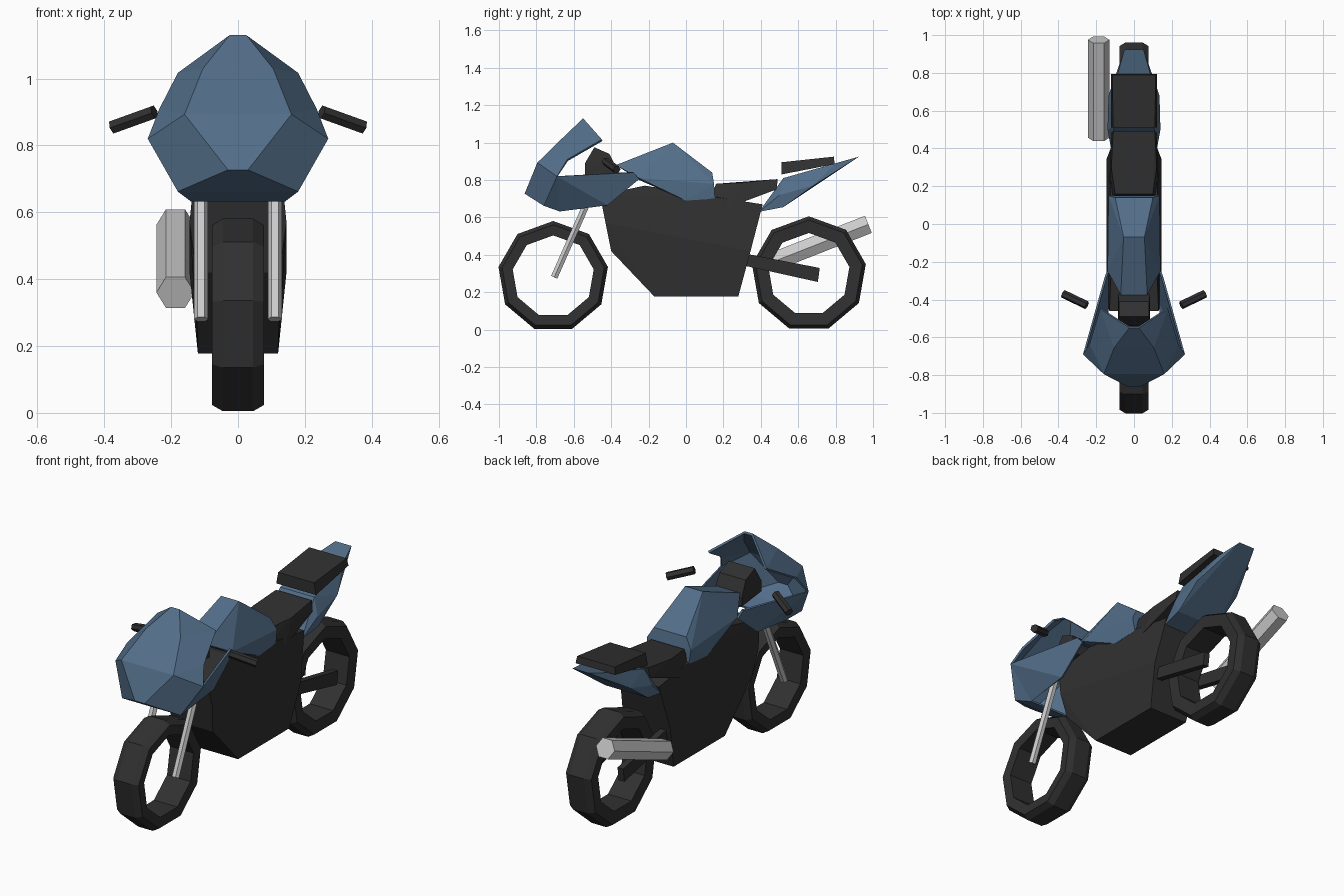
import bpy, bmesh
from math import sin, cos, pi, radians
from mathutils import Vector

if "Cube" in bpy.data.objects:
    bpy.data.objects.remove(bpy.data.objects["Cube"])


def material(name, rgb):
    m = bpy.data.materials.new(name)
    m.diffuse_color = (*rgb, 1)
    m.use_nodes = True
    m.node_tree.nodes["Principled BSDF"].inputs["Base Color"].default_value = m.diffuse_color
    return m


DARK = material("dark", (0.03, 0.03, 0.03))
BLUE = material("blue", (0.085, 0.155, 0.25))


def finish(name, bm, mat=None):
    bmesh.ops.recalc_face_normals(bm, faces=bm.faces)
    me = bpy.data.meshes.new(name)
    bm.to_mesh(me)
    bm.free()
    ob = bpy.data.objects.new(name, me)
    bpy.context.collection.objects.link(ob)
    if mat:
        me.materials.append(mat)
    return ob


def hull(name, half, mat, mirror=True):
    """Faceted convex block from the points of its +x half."""
    bm = bmesh.new()
    for x, y, z in half:
        bm.verts.new((x, y, z))
        if mirror:
            bm.verts.new((-x, y, z))
    res = bmesh.ops.convex_hull(bm, input=bm.verts)
    junk = [g for g in res["geom_interior"] if isinstance(g, bmesh.types.BMVert)]
    bmesh.ops.delete(bm, geom=junk, context='VERTS')
    bmesh.ops.dissolve_limit(bm, angle_limit=radians(2), verts=bm.verts, edges=bm.edges)
    return finish(name, bm, mat)


def rod(name, a, b, r, mat=None, sides=6):
    """Straight bar with a polygonal section; one corner points along x-ish."""
    a, b = Vector(a), Vector(b)
    d = (b - a).normalized()
    u = Vector((1, 0, 0)) if abs(d.x) < 0.5 else Vector((0, 1, 0))
    u = (u - d * u.dot(d)).normalized()
    v = d.cross(u)
    bm = bmesh.new()
    rings = [[bm.verts.new(p + r * (u * cos(2 * pi * i / sides) + v * sin(2 * pi * i / sides)))
              for i in range(sides)] for p in (a, b)]
    for i in range(sides):
        j = (i + 1) % sides
        bm.faces.new((rings[0][i], rings[0][j], rings[1][j], rings[1][i]))
    bm.faces.new(rings[0])
    bm.faces.new(rings[1])
    return finish(name, bm, mat)


def tyre(name, y, z, r, hole, n=9):
    """Nine-sided ring with a chamfered tread."""
    prof = [(hole, -0.072), (r - 0.02, -0.078), (r, -0.045),
            (r, 0.045), (r - 0.02, 0.078), (hole, 0.072)]
    bm = bmesh.new()
    rings = [[bm.verts.new((x, y + q * sin(2 * pi * i / n), z + q * cos(2 * pi * i / n)))
              for q, x in prof] for i in range(n)]
    for i in range(n):
        a, b = rings[i], rings[(i + 1) % n]
        for k in range(len(prof)):
            m = (k + 1) % len(prof)
            bm.faces.new((a[k], a[m], b[m], b[k]))
    return finish(name, bm, DARK)


# Wheels
tyre("front_wheel", -0.71, 0.284, 0.297, 0.22)
tyre("rear_wheel", 0.657, 0.297, 0.309, 0.22)

# Engine and frame block
hull("engine_body", [
    (0.12, -0.17, 0.178), (0.12, 0.28, 0.178), (0.125, -0.40, 0.42),
    (0.145, -0.43, 0.57), (0.145, 0.345, 0.42), (0.13, -0.46, 0.72),
    (0.12, -0.22, 0.77), (0.125, 0.15, 0.71), (0.12, 0.41, 0.67)], DARK)

# Fuel tank
hull("fuel_tank", [
    (0.055, -0.07, 1.0), (0.10, 0.14, 0.84), (0.07, -0.375, 0.88),
    (0.14, -0.25, 0.81), (0.135, 0.15, 0.78), (0.125, 0.155, 0.70),
    (0.13, 0.0, 0.69), (0.12, -0.25, 0.80)], BLUE)

# Rider seat and passenger pad
hull("seat", [
    (0.11, 0.14, 0.72), (0.10, 0.16, 0.78), (0.12, 0.30, 0.785),
    (0.11, 0.49, 0.805), (0.12, 0.485, 0.75), (0.13, 0.23, 0.655)], DARK)
hull("passenger_pad", [
    (0.11, 0.51, 0.895), (0.115, 0.79, 0.925), (0.122, 0.795, 0.885),
    (0.122, 0.51, 0.83)], DARK)

# Tail
hull("tail", [
    (0.12, 0.39, 0.63), (0.13, 0.52, 0.655), (0.105, 0.52, 0.81),
    (0.14, 0.50, 0.72), (0.135, 0.68, 0.77), (0.085, 0.80, 0.89),
    (0.05, 0.925, 0.925)], BLUE)

# Instrument cluster
hull("dashboard", [
    (0.085, -0.54, 0.83), (0.085, -0.54, 0.89), (0.08, -0.49, 0.975),
    (0.08, -0.41, 0.94), (0.085, -0.37, 0.86), (0.085, -0.37, 0.81)], DARK)

# Front fairing: open faceted shell, half modelled and mirrored
P = dict(
    top=(0.025, -0.55, 1.13), brow=(0.105, -0.655, 1.03), lamp=(0.16, -0.795, 0.893),
    nose=(0.03, -0.863, 0.727), back=(0.18, -0.45, 1.017), cheek=(0.235, -0.635, 0.91),
    wide=(0.27, -0.69, 0.82), low=(0.18, -0.76, 0.662), keel=(0.14, -0.675, 0.632),
    arm_top=(0.155, -0.28, 0.84), arm_end=(0.145, -0.25, 0.805), arm_low=(0.145, -0.42, 0.665))
side_faces = ["top brow back", "brow lamp cheek back", "lamp wide cheek",
              "lamp nose low wide", "wide low keel", "wide keel arm_low",
              "wide arm_low arm_end arm_top"]
centre_faces = ["top brow", "brow lamp", "lamp nose", "nose low", "low keel"]
bm = bmesh.new()
V = {s: {k: bm.verts.new((s * x, y, z)) for k, (x, y, z) in P.items()} for s in (1, -1)}
for names in side_faces:
    for s in (1, -1):
        bm.faces.new([V[s][k] for k in names.split()])
for names in centre_faces:
    a, b = names.split()
    bm.faces.new((V[1][a], V[1][b], V[-1][b], V[-1][a]))
fairing = finish("front_fairing", bm, BLUE)
shell = fairing.modifiers.new("thickness", 'SOLIDIFY')
shell.thickness = 0.012
shell.offset = -1

# Paired parts: forks, grips, swingarm
for s, side in ((1, "right"), (-1, "left")):
    rod("fork_" + side, (s * 0.11, -0.705, 0.28), (s * 0.11, -0.51, 0.72), 0.021)
    rod("grip_" + side, (s * 0.25, -0.43, 0.90), (s * 0.375, -0.37, 0.855), 0.022, DARK)
    hull("swingarm_" + side, [(s * x, y, z) for x in (0.08, 0.115) for y, z in
         ((0.30, 0.41), (0.30, 0.345), (0.705, 0.255), (0.715, 0.33))], DARK, mirror=False)

# Exhaust
rod("exhaust", (-0.187, 0.457, 0.36), (-0.187, 0.975, 0.563), 0.057)
